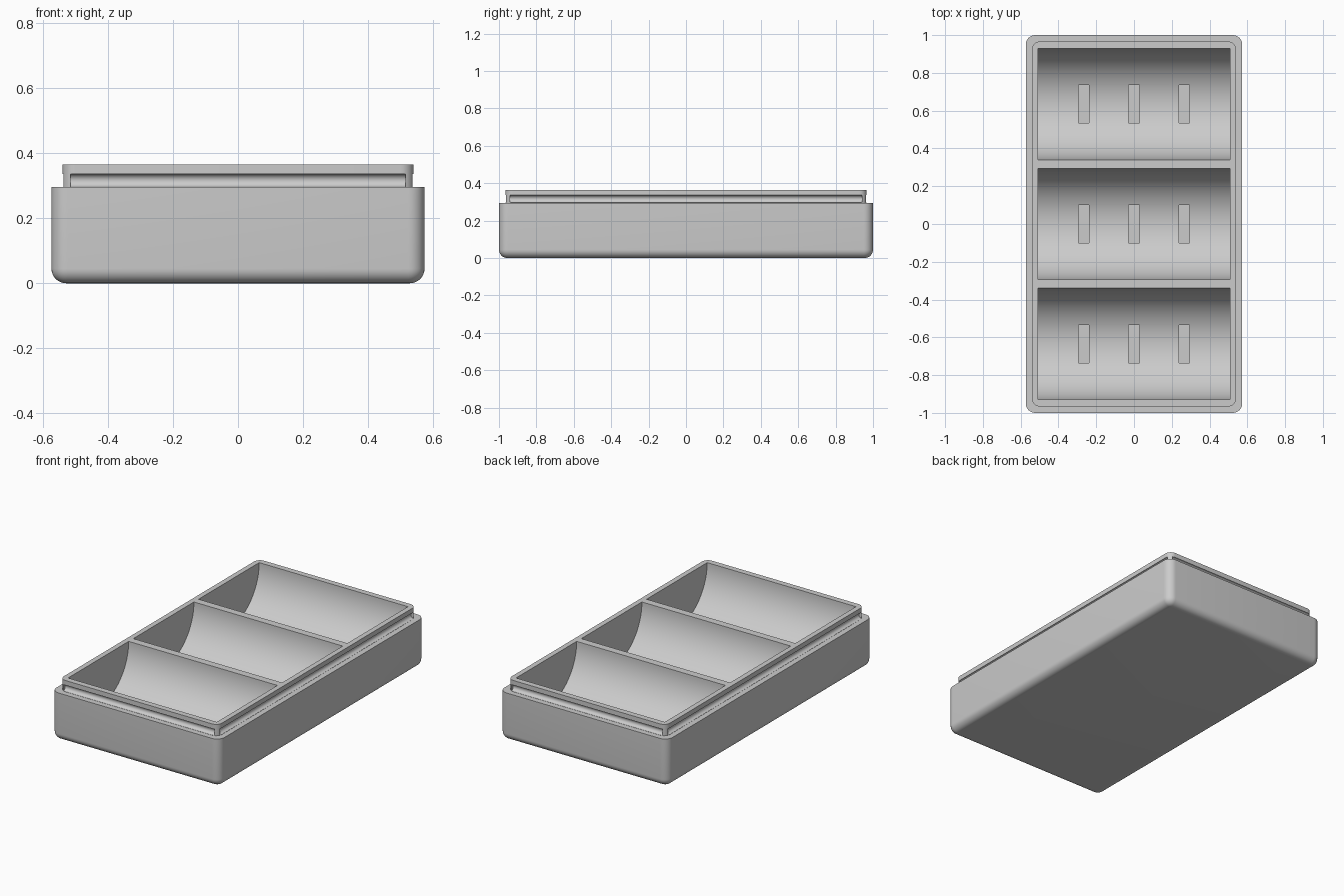
import bpy, bmesh, math
from mathutils import Matrix

scene = bpy.context.scene
cube = bpy.data.objects.get("Cube")
if cube:
    bpy.data.objects.remove(cube, do_unlink=True)

grey = bpy.data.materials.new("light grey plastic")
grey.use_nodes = True
colour = (0.6, 0.6, 0.6, 1)
grey.diffuse_color = colour
grey.node_tree.nodes["Principled BSDF"].inputs["Base Color"].default_value = colour

HALF_X, HALF_Y, SHELF, TOP = 0.573, 1.0, 0.295, 0.365
INSET, PITCH, RADIUS = 0.034, 0.635, 0.295


def make_object(name, bm):
    bmesh.ops.recalc_face_normals(bm, faces=bm.faces)
    mesh = bpy.data.meshes.new(name)
    bm.to_mesh(mesh)
    bm.free()
    mesh.materials.append(grey)
    obj = bpy.data.objects.new(name, mesh)
    scene.collection.objects.link(obj)
    return obj


def rounded_ring(bm, inset, z, radius, steps=8):
    """Rounded rectangle outline of the box, moved inwards by inset."""
    ring = []
    for quarter, (sx, sy) in enumerate([(1, 1), (-1, 1), (-1, -1), (1, -1)]):
        cx = sx * (HALF_X - inset - radius)
        cy = sy * (HALF_Y - inset - radius)
        for i in range(steps + 1):
            a = (quarter + i / steps) * math.pi / 2
            ring.append(bm.verts.new((cx + radius * math.cos(a),
                                      cy + radius * math.sin(a), z)))
    return ring


# Box body with rounded foot, flat shelf and raised neck
corner, foot = 0.05, 0.045
profile = []
for i in range(9):
    a = i / 8 * math.pi / 2
    inset = foot * (1 - math.sin(a))
    profile.append((inset, foot * (1 - math.cos(a)), corner - inset))
profile += [(0, SHELF, corner), (INSET, SHELF, 0.04), (INSET, TOP, 0.04)]

bm = bmesh.new()
rings = [rounded_ring(bm, *p) for p in profile]
for low, high in zip(rings, rings[1:]):
    for i in range(len(low)):
        j = (i + 1) % len(low)
        bm.faces.new((low[i], low[j], high[j], high[i]))
bm.faces.new(rings[0][::-1])
bm.faces.new(rings[-1])
box = make_object("storage_box", bm)


def add_rod(bm, axis, radius, length, location, segments):
    turn = Matrix.Rotation(math.pi / 2, 4, "Y" if axis == "x" else "X")
    bmesh.ops.create_cone(bm, cap_ends=True, segments=segments, radius1=radius,
                          radius2=radius, depth=length,
                          matrix=Matrix.Translation(location) @ turn)


rows = (-PITCH, 0, PITCH)

# Half-round compartments
troughs = bmesh.new()
for y in rows:
    add_rod(troughs, "x", RADIUS, 1.014, (0, y, TOP), 128)

# Flat-bottomed slots in the compartment floors
slots = bmesh.new()
for y in rows:
    for x in (-0.266, 0, 0.266):
        size = Matrix.Diagonal((0.058, 0.2, 0.11, 1))
        bmesh.ops.create_cube(slots, size=1,
                              matrix=Matrix.Translation((x, y, 0.1)) @ size)

# Snap grooves along the four sides of the neck
grooves = bmesh.new()
for side in (-1, 1):
    add_rod(grooves, "x", 0.02, 1.03, (0, side * (HALF_Y - INSET), 0.316), 32)
    add_rod(grooves, "y", 0.02, 1.88, (side * (HALF_X - INSET), 0, 0.316), 32)

cutters = [make_object(name, bm) for name, bm in (
    ("trough_cutter", troughs), ("slot_cutter", slots), ("groove_cutter", grooves))]
for cutter in cutters:
    cutter.hide_render = True
    mod = box.modifiers.new(cutter.name, "BOOLEAN")
    mod.operation, mod.solver, mod.object = "DIFFERENCE", "EXACT", cutter

# Bake the cuts and drop the cutters
bpy.context.view_layer.update()
graph = bpy.context.evaluated_depsgraph_get()
baked = bpy.data.meshes.new_from_object(box.evaluated_get(graph))
box.modifiers.clear()
box.data = baked
for cutter in cutters:
    bpy.data.objects.remove(cutter, do_unlink=True)

bpy.ops.object.select_all(action="DESELECT")
box.select_set(True)
bpy.context.view_layer.objects.active = box
bpy.ops.object.shade_smooth_by_angle(angle=math.radians(30))
